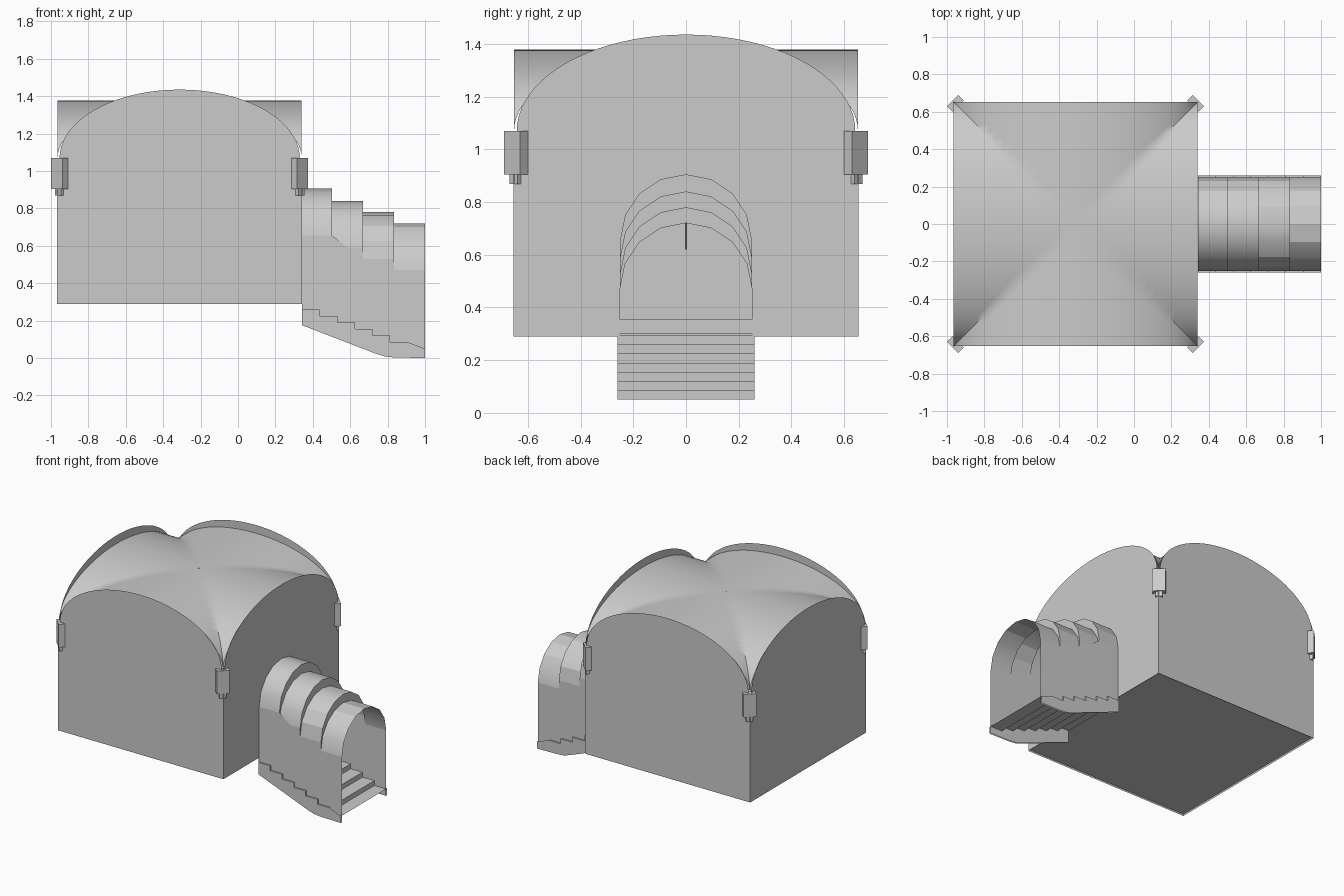
import bpy, bmesh
from math import sin, cos, pi, sqrt, radians
from mathutils import Matrix

if "Cube" in bpy.data.objects:
    bpy.data.objects.remove(bpy.data.objects["Cube"])

CX, R = -0.312, 0.655          # room centre and half width
BASE, SPRING, PEAK = 0.29, 1.07, 1.435
W = 0.25                       # half width of the entrance tunnel


def finish(name, bm, smooth=0):
    bmesh.ops.remove_doubles(bm, verts=bm.verts, dist=1e-5)
    me = bpy.data.meshes.new(name)
    bm.to_mesh(me)
    bm.free()
    ob = bpy.data.objects.new(name, me)
    bpy.context.collection.objects.link(ob)
    if smooth:
        bpy.ops.object.select_all(action='DESELECT')
        ob.select_set(True)
        bpy.context.view_layer.objects.active = ob
        bpy.ops.object.shade_smooth_by_angle(angle=radians(smooth))
    return ob


def face(bm, pts):
    return bm.faces.new([bm.verts.new(p) for p in pts])


def panel(name, pts):
    bm = bmesh.new()
    face(bm, pts)
    bmesh.ops.triangulate(bm, faces=bm.faces[:])
    bmesh.ops.dissolve_limit(bm, angle_limit=0.01, verts=bm.verts[:], edges=bm.edges[:])
    return finish(name, bm)


def box(name, center, size, turn=0):
    bm = bmesh.new()
    bmesh.ops.create_cube(bm, size=1, matrix=Matrix.Translation(center)
                          @ Matrix.Rotation(turn, 4, 'Z') @ Matrix.Diagonal((*size, 1)))
    return finish(name, bm)


def arch(half, rise, z, n):
    """Points (u, z) of an arch from -half to +half."""
    return [(-half * cos(pi * i / n), z + rise * sin(pi * i / n)) for i in range(n + 1)]


# Room walls, arched on top, with a doorway on the right
top = [(-R, SPRING)] + arch(0.642, PEAK - SPRING, SPRING, 40) + [(R, SPRING)]
plain = [(R, BASE), (-R, BASE)] + top
door = [(-W, BASE)] + arch(W, W, 0.655, 8) + [(W, BASE)]
right = [(-R, BASE)] + top + [(R, BASE)] + door[::-1]
panel("front_wall", [(CX + u, -R, z) for u, z in plain[::-1]])
panel("back_wall", [(CX + u, R, z) for u, z in plain])
panel("left_wall", [(CX - R, u, z) for u, z in plain])
panel("right_wall", [(CX + R, u, z) for u, z in right[::-1]])

# Floor slab
box("floor", (CX, 0, 0.327), (2 * R - 0.01, 2 * R - 0.01, 0.056))

# Groin vault: the higher of two crossing barrels
N, V = 40, 0.652
bm = bmesh.new()
us = [-V * cos(pi * i / N) for i in range(N + 1)]


def barrel(u):
    return SPRING + 0.308 * sqrt(max(0, 1 - (u / V) ** 2))


grid = [[bm.verts.new((CX + x, y, max(barrel(x), barrel(y)))) for y in us] for x in us]
for i in range(N):
    for j in range(N):
        a, b, c, d = grid[i][j], grid[i + 1][j], grid[i + 1][j + 1], grid[i][j + 1]
        # split along the groins so the valleys stay crisp
        if i == j:
            bm.faces.new((a, b, c)), bm.faces.new((a, c, d))
        elif i + j == N - 1:
            bm.faces.new((a, b, d)), bm.faces.new((b, c, d))
        else:
            bm.faces.new((a, b, c, d))
finish("vault", bm, 40)

# Corner lanterns
for i, sx in enumerate((-1, 1)):
    for j, sy in enumerate((-1, 1)):
        x, y, a = CX + sx * 0.642, sy * 0.645, sx * sy * pi / 4
        box(f"lantern_{i}{j}", (x, y, 0.987), (0.042, 0.085, 0.165), a)
        box(f"lantern_base_{i}{j}", (x, y, 0.887), (0.026, 0.045, 0.036), a)

# Hanging rod in the middle of the room
bm = bmesh.new()
bmesh.ops.create_cone(bm, cap_ends=True, segments=8, radius1=0.003, radius2=0.006, depth=0.76,
                      matrix=Matrix.Translation((CX, 0, 1.0)))
finish("hanging_rod", bm, 40)

# Tunnel roof: four barrel sections stepping down, closed by crescents
xs = [0.343, 0.503, 0.668, 0.833, 1.0]
springs = [0.655, 0.59, 0.53, 0.47]
bm = bmesh.new()
for k, s in enumerate(springs):
    pts = arch(W, W, s, 8)
    for (u, z), (v, w) in zip(pts, pts[1:]):
        face(bm, [(xs[k], u, z), (xs[k + 1], u, z), (xs[k + 1], v, w), (xs[k], v, w)])
    if k < 3:
        low = arch(W, W, springs[k + 1], 8)
        for p, q, r, t in zip(pts, pts[1:], low[1:], low):
            face(bm, [(xs[k + 1], *c) for c in (p, t, r, q)])
bmesh.ops.recalc_face_normals(bm, faces=bm.faces[:])
finish("tunnel_roof", bm, 50)

# Tunnel side walls under the stepped roof
skirt = [(xs[0], 0.175), (0.74, 0.022), (0.785, 0.008), (0.835, 0.003), (1.0, 0.0)]
wall_top = []
for k, s in enumerate(springs):
    wall_top += [(xs[k], s), (xs[k + 1], s)]
for name, y in (("tunnel_wall_front", -W), ("tunnel_wall_back", W)):
    panel(name, [(x, y, z) for x, z in skirt + wall_top[::-1]])

# Staircase: seven treads with risers, and a stringer on each side
n, run = 7, (1.0 - xs[0]) / 7
steps = [(1.0, 0.05)]
for k in range(n):
    z = 0.05 + 0.035 * k
    steps += [(1.0 - run * (k + 1), z), (1.0 - run * (k + 1), z + 0.035)]
bm = bmesh.new()
for (x, z), (u, w) in zip(steps, steps[1:]):
    face(bm, [(x, -0.26, z), (x, 0.26, z), (u, 0.26, w), (u, -0.26, w)])
finish("stairs", bm)
for name, y in (("stringer_front", -0.26), ("stringer_back", 0.26)):
    panel(name, [(x, y, z) for x, z in skirt + steps])
